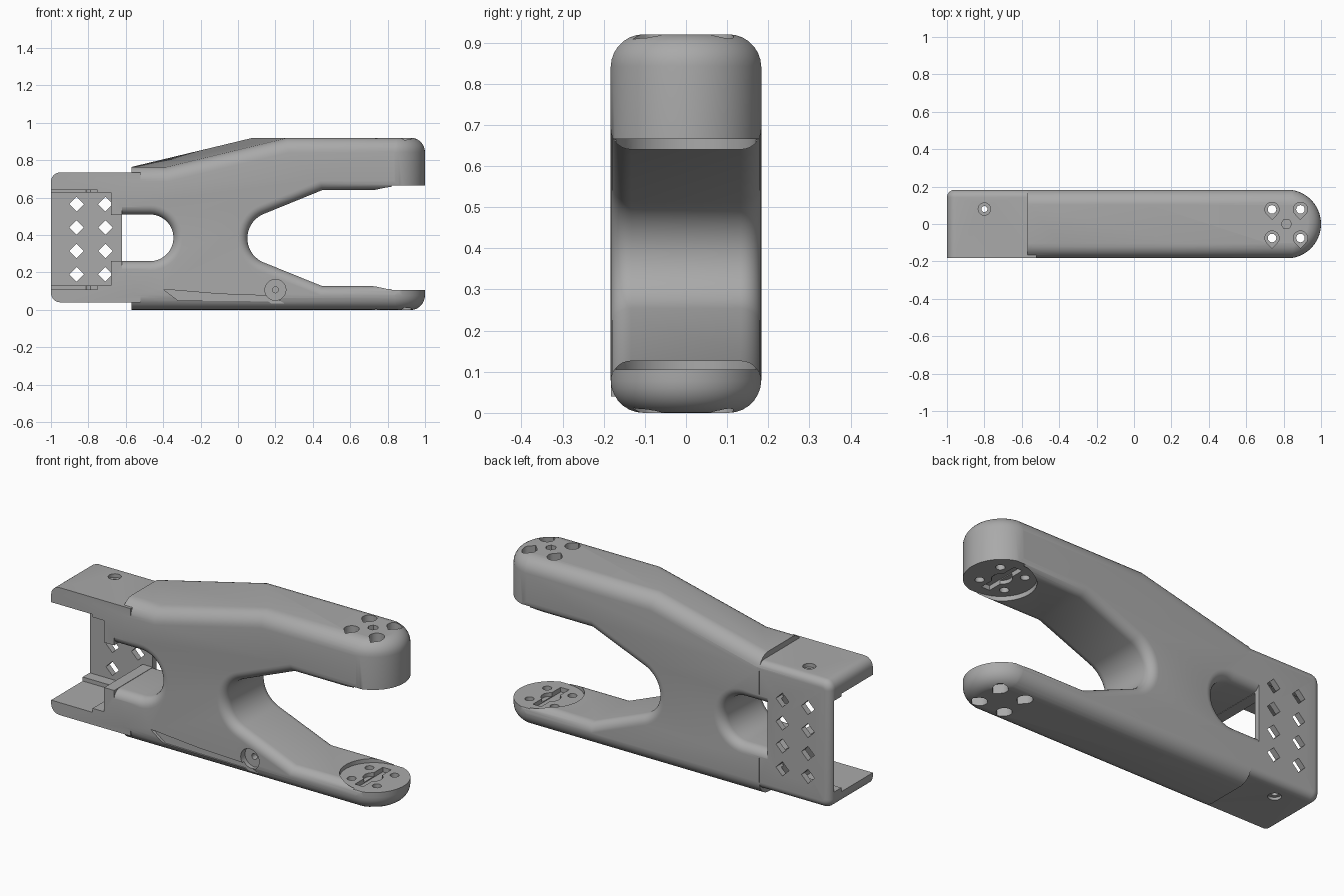
import bpy, bmesh
from math import sin, cos, pi, radians
from mathutils import Vector

old = bpy.data.objects.get("Cube")
if old:
    bpy.data.objects.remove(old, do_unlink=True)

grey = bpy.data.materials.new("matte grey")
grey.use_nodes = True
grey.diffuse_color = (0.4, 0.4, 0.4, 1)
grey.node_tree.nodes["Principled BSDF"].inputs["Base Color"].default_value = (0.4, 0.4, 0.4, 1)

HALF = 0.183     # half the frame's depth
STEPS = 7


def ring(cx, cy, r, n=24, start=0, end=360):
    """Points on an arc; a full circle leaves out the repeated end."""
    last = n if end - start >= 360 else n - 1
    return [(cx + r * cos(radians(start + (end - start) * i / last)),
             cy + r * sin(radians(start + (end - start) * i / last))) for i in range(n)]


def rect(x0, y0, x1, y1):
    return [(x0, y0), (x1, y0), (x1, y1), (x0, y1)]


def offset(pts, d):
    """Move a counter-clockwise outline outward by d with mitred corners."""
    out = []
    for i, p in enumerate(pts):
        p = Vector(p)
        a = (p - Vector(pts[i - 1])).normalized()
        b = (Vector(pts[(i + 1) % len(pts)]) - p).normalized()
        na, nb = Vector((a.y, -a.x)), Vector((b.y, -b.x))
        out.append(p + (na + nb) * d / (1 + na.dot(nb)))
    return out


def solid(name, pts, levels, axis="y"):
    """Skin an outline through (position, outline offset) levels along an axis."""
    bm = bmesh.new()
    loops = []
    for s, d in levels:
        loops.append([bm.verts.new((a, s, b) if axis == "y" else (a, b, s))
                      for a, b in offset(pts, d)])
    n = len(pts)
    for lo, hi in zip(loops, loops[1:]):
        for i in range(n):
            j = (i + 1) % n
            bm.faces.new((lo[i], lo[j], hi[j], hi[i]))
    bm.faces.new(loops[0])
    bm.faces.new(loops[-1])
    bmesh.ops.recalc_face_normals(bm, faces=bm.faces)
    mesh = bpy.data.meshes.new(name)
    bm.to_mesh(mesh)
    bm.free()
    obj = bpy.data.objects.new(name, mesh)
    bpy.context.collection.objects.link(obj)
    mesh.materials.append(grey)
    return obj


def rounded(half, r, sign=-1, front=None, mid=0):
    """Levels with quarter-round ends: sign -1 rounds a solid, +1 flares a cutter."""
    front = r if front is None else front

    def arc(q):
        return [(half - q + q * sin(pi / 2 * i / STEPS), sign * q * (1 - cos(pi / 2 * i / STEPS)))
                for i in range(STEPS + 1)] if q else [(half, 0)]
    lo = [(-s, d) for s, d in reversed(arc(front))]
    hi = arc(r)
    if sign > 0:
        lo.insert(0, (-half - 0.1, front))
        hi.append((half + 0.1, r))
    return [(mid + s, d) for s, d in lo + hi]


def combine(target, other, op="DIFFERENCE"):
    mod = target.modifiers.new(op.lower(), "BOOLEAN")
    mod.operation, mod.object, mod.solver = op, other, "EXACT"
    bpy.context.view_layer.objects.active = target
    bpy.ops.object.modifier_apply(modifier=mod.name)
    bpy.data.objects.remove(other, do_unlink=True)


def cut(pts, lo, hi, axis="y"):
    combine(frame, solid("cutter", pts, [(lo, 0), (hi, 0)], axis))


# Main frame: side outline with rounded edges and a skewed crease on top
side = [(-0.9, 0), (1.3, 0), (1.3, 0.92), (0.17, 0.92), (-0.475, 0.765), (-0.9, 0.765)]
frame = solid("clamp_frame", side, rounded(HALF, 0.08))
for v in frame.data.vertices:
    if v.co.z > 0.6 and -0.6 < v.co.x < 0.4:
        v.co.x -= max(-0.09, min(0.09, v.co.y))

# Round nose in plan
plan = [(-1.1, -0.184)] + ring(0.816, 0, 0.184, 28, -90, 90) + [(-1.1, 0.184)]
combine(frame, solid("nose", plan, rounded(0.461, 0.078, mid=0.46), "z"), "INTERSECT")
cut(rect(-1.5, -1, -0.57, 2), -1, 1)

# Mounting block behind the frame, rounded on its back edges
block = ([(-0.52, 0.04), (-0.52, 0.735)] + ring(-0.95, 0.685, 0.05, 7, 90, 180)
         + ring(-0.95, 0.09, 0.05, 7, 180, 270))
combine(frame, solid("block", block, rounded(HALF - 0.001, 0.04, front=0)), "UNION")

# Jaw opening with flared edges
jaw = [(0.45, 0.127), (1.5, 0.127), (1.5, 0.64), (0.45, 0.64)] + ring(0.19, 0.383, 0.14, 20, 113, 247)
combine(frame, solid("jaw", jaw, rounded(HALF, 0.05, 1)))

# Rear slot with flared edges, ending flat against the back plate
slot = [(-0.62, 0.26)] + ring(-0.47, 0.385, 0.125, 20, -90, 90) + [(-0.62, 0.51)]
slot_cutter = solid("slot", slot, rounded(HALF, 0.05, 1))
for v in slot_cutter.data.vertices:
    v.co.x = max(v.co.x, -0.62)
combine(frame, slot_cutter)

# Pocket that leaves the back plate, with stepped ledges
cut(rect(-1.2, 0.13, -0.68, 0.627), -1, 0.15)
cut(rect(-1.2, 0.108, -0.75, 0.642), -1, 0.09)
cut(rect(-0.75, 0.262, -0.6, 0.508), -1, 0.15)

# Diamond holes in the back plate
for x in (-0.863, -0.709):
    for row in range(4):
        cut(ring(x, 0.19 + row * 0.125, 0.039, 4), 0.13, 0.3)

# Screw hole through the block flanges
cut(ring(-0.8, 0.08, 0.016), -0.1, 0.9, "z")
cut(ring(-0.8, 0.08, 0.033), 0.715, 0.9, "z")
cut(ring(-0.8, 0.08, 0.033), -0.1, 0.055, "z")

# Flat round seats on both jaw pads, with a cross slot and hub recess
seat = ring(0.82, 0, 0.17, 24, 90, 270) + [(1.2, -0.17), (1.2, 0.17)]
seat = [(x, y * (1 if x < 1 else 1.3)) for x, y in seat]
cut(seat, 0.105, 0.665, "z")
cut(rect(0.82, -0.3, 1.3, 0.3), 0.1051, 0.6649, "z")
cut(rect(0.79, -0.12, 0.84, 0.12), 0.08, 0.69, "z")
cut(ring(0.815, 0, 0.05), 0.085, 0.685, "z")

# Teardrop counterbores and through holes in both jaws
for x in (0.738, 0.89):
    for y in (-0.075, 0.078):
        drop = ring(x, y, 0.038, 20, -45, 225) + [(x, y - 0.054)]
        cut(drop, 0.75, 1.1, "z")
        cut(drop, -0.1, 0.05, "z")
        cut(ring(x, y, 0.023, 16), -0.2, 1.2, "z")
cut(ring(0.815, 0, 0.028, 6), 0.8, 1.1, "z")

# Cable groove along the lower front edge, with its screw recess
groove = [(-0.32, 0.05), (0.16, 0.045), (0.27, -0.02), (0.34, -0.02), (0.18, 0.075), (-0.1, 0.085), (-0.4, 0.11)]
cut(groove, -0.3, -0.168)
cut(ring(0.2, 0.107, 0.056, 28), -0.3, -0.145)
cut(ring(0.2, 0.107, 0.016, 16), -0.3, -0.06)

bpy.ops.object.select_all(action="DESELECT")
frame.select_set(True)
bpy.context.view_layer.objects.active = frame
bpy.ops.object.shade_smooth_by_angle(angle=radians(28))
